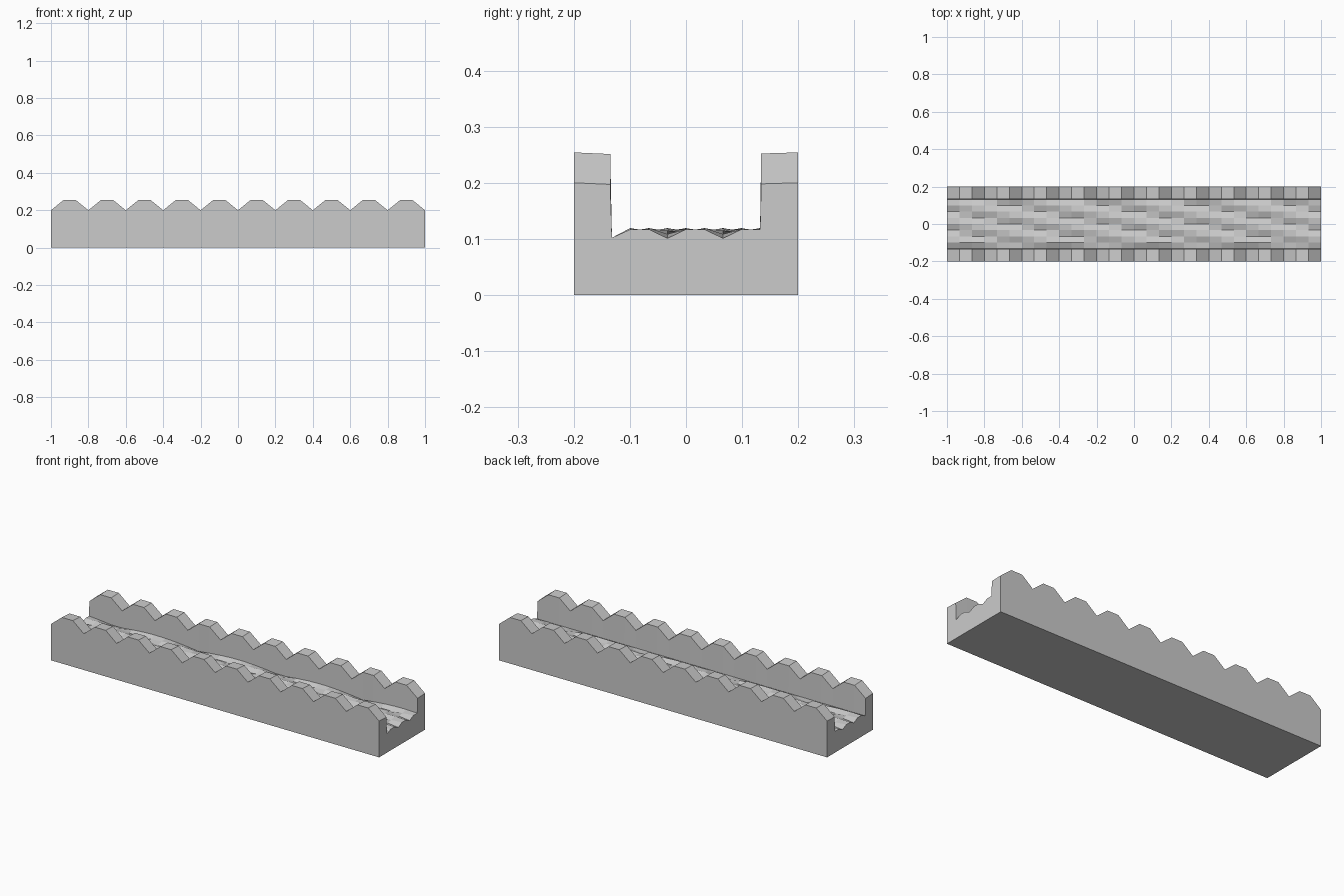
import bpy
import bmesh
from math import sin, pi

if "Cube" in bpy.data.objects:
    bpy.data.objects.remove(bpy.data.objects["Cube"])

SEGMENTS = 30          # slices along the length
FLOOR_ROWS = 8         # strips across the channel floor


def rim_height(x):
    """Scalloped wall top, one scallop every 0.2 units."""
    return 0.2 + 0.0625 * abs(sin(5 * pi * (x + 1)))


def floor_height(x, y):
    """Shallow diagonal ripples in the channel floor."""
    return 0.101 + 0.0185 * abs(sin(pi * (10 * y + 1 / 3 + 2 * (x + 1))))


def section(x):
    """Closed U-shaped cross-section at position x."""
    rim = rim_height(x)
    pts = [(-0.2, 0), (-0.2, rim), (-0.135, rim - 0.003)]
    for j in range(FLOOR_ROWS + 1):
        t = j / FLOOR_ROWS * 2 - 1
        z = 0.102 if j == 0 else floor_height(x, 0.4 / 3 * t)
        pts.append((0.132 * t, z))
    pts += [(0.134, rim - 0.002), (0.2, rim), (0.2, 0)]
    return pts


# Channel body: slices joined along x, closed at both ends
bm = bmesh.new()
rings = []
for i in range(SEGMENTS + 1):
    x = -1 + 2 * i / SEGMENTS
    rings.append([bm.verts.new((x, y, z)) for y, z in section(x)])
for a, b in zip(rings, rings[1:]):
    n = len(a)
    for k in range(n):
        m = (k + 1) % n
        bm.faces.new((a[k], a[m], b[m], b[k]))
bm.faces.new(rings[0])
bm.faces.new(rings[-1])
bmesh.ops.recalc_face_normals(bm, faces=bm.faces)

mesh = bpy.data.meshes.new("water_channel")
bm.to_mesh(mesh)
bm.free()
channel = bpy.data.objects.new("water_channel", mesh)
bpy.context.collection.objects.link(channel)
